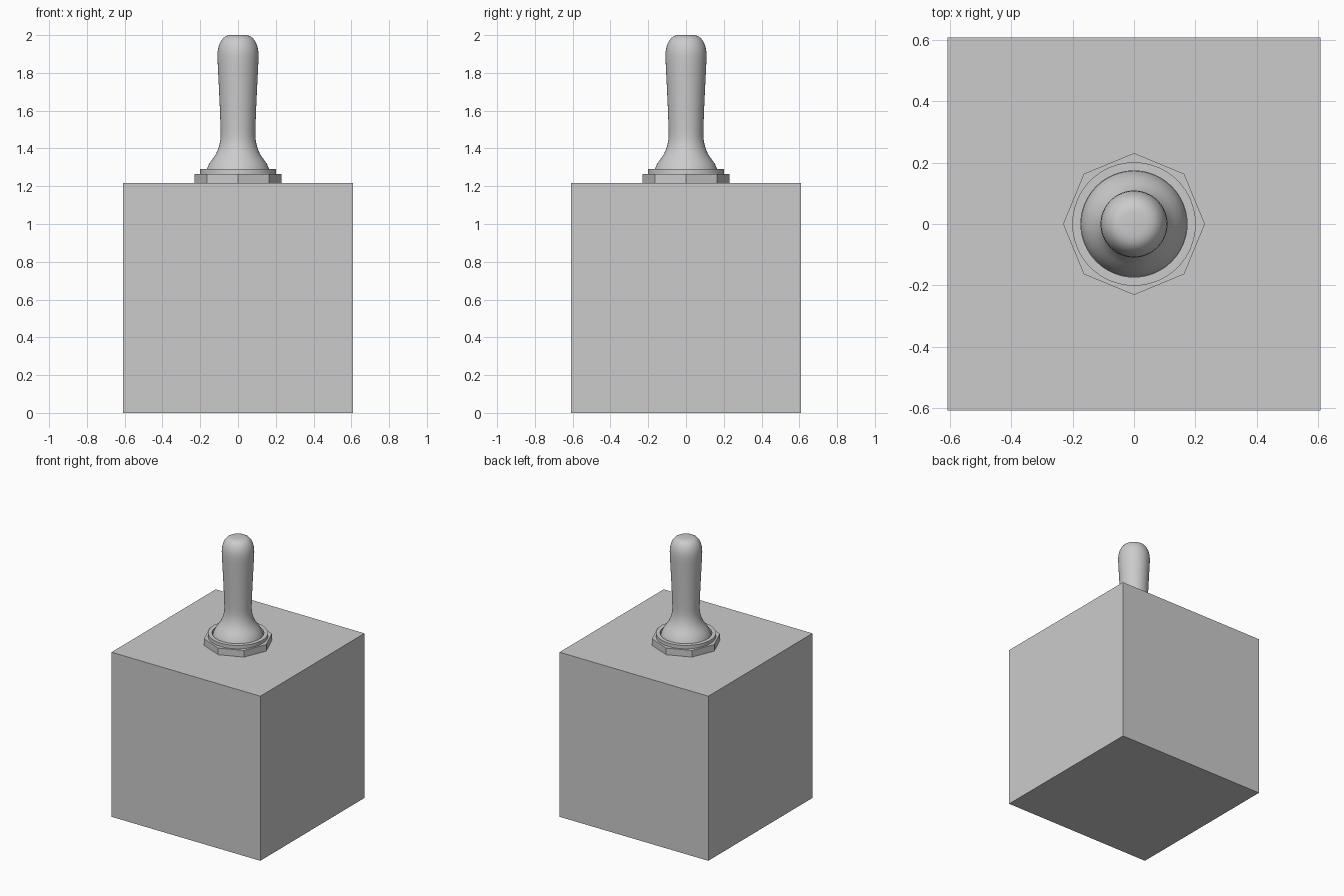
import bpy, bmesh
from math import cos, sin, pi, radians

if "Cube" in bpy.data.objects:
    bpy.data.objects.remove(bpy.data.objects["Cube"])


def lathe(name, profile, sides, closed=False, smooth=True):
    """Revolve (radius, z) points around z; radius 0 makes a pole."""
    bm = bmesh.new()
    rings = []
    for r, z in profile:
        n = 1 if r == 0 else sides
        rings.append([bm.verts.new((r * cos(2 * pi * i / sides),
                                    r * sin(2 * pi * i / sides), z)) for i in range(n)])
    pairs = list(zip(rings, rings[1:]))
    if closed:
        pairs.append((rings[-1], rings[0]))
    for a, b in pairs:
        for i in range(sides):
            j = (i + 1) % sides
            quad = [a[i % len(a)], a[j % len(a)], b[j % len(b)], b[i % len(b)]]
            bm.faces.new(list(dict.fromkeys(quad)))
    bmesh.ops.recalc_face_normals(bm, faces=bm.faces)
    mesh = bpy.data.meshes.new(name)
    bm.to_mesh(mesh)
    bm.free()
    obj = bpy.data.objects.new(name, mesh)
    bpy.context.collection.objects.link(obj)
    if smooth:
        bpy.ops.object.select_all(action='DESELECT')
        obj.select_set(True)
        bpy.context.view_layer.objects.active = obj
        bpy.ops.object.shade_smooth_by_angle(angle=radians(35))
    return obj


SIZE = 1.216

# switch body
bpy.ops.mesh.primitive_cube_add(size=SIZE, location=(0, 0, SIZE / 2))
bpy.context.object.name = "switch_body"

# octagonal nut with a corner on each axis
lathe("nut", [(0, SIZE), (0.231, SIZE), (0.231, 1.265), (0, 1.265)], 8, smooth=False)

# round collar on the nut, open in the middle for the lever
lathe("collar", [(0.201, 1.265), (0.201, 1.29), (0.173, 1.29), (0.173, 1.265)], 64, closed=True)

# lever: flared foot, slim neck, rounded tip
lathe("lever", [(0, 1.265), (0.172, 1.265), (0.1655, 1.29), (0.153, 1.318),
                (0.134, 1.345), (0.117, 1.37), (0.104, 1.40), (0.096, 1.43),
                (0.092, 1.46), (0.092, 1.50), (0.0955, 1.60), (0.101, 1.72),
                (0.107, 1.84), (0.109, 1.89), (0.107, 1.92), (0.101, 1.946),
                (0.091, 1.968), (0.077, 1.986), (0.06, 1.996), (0.04, 2.0),
                (0, 2.0)], 64)
